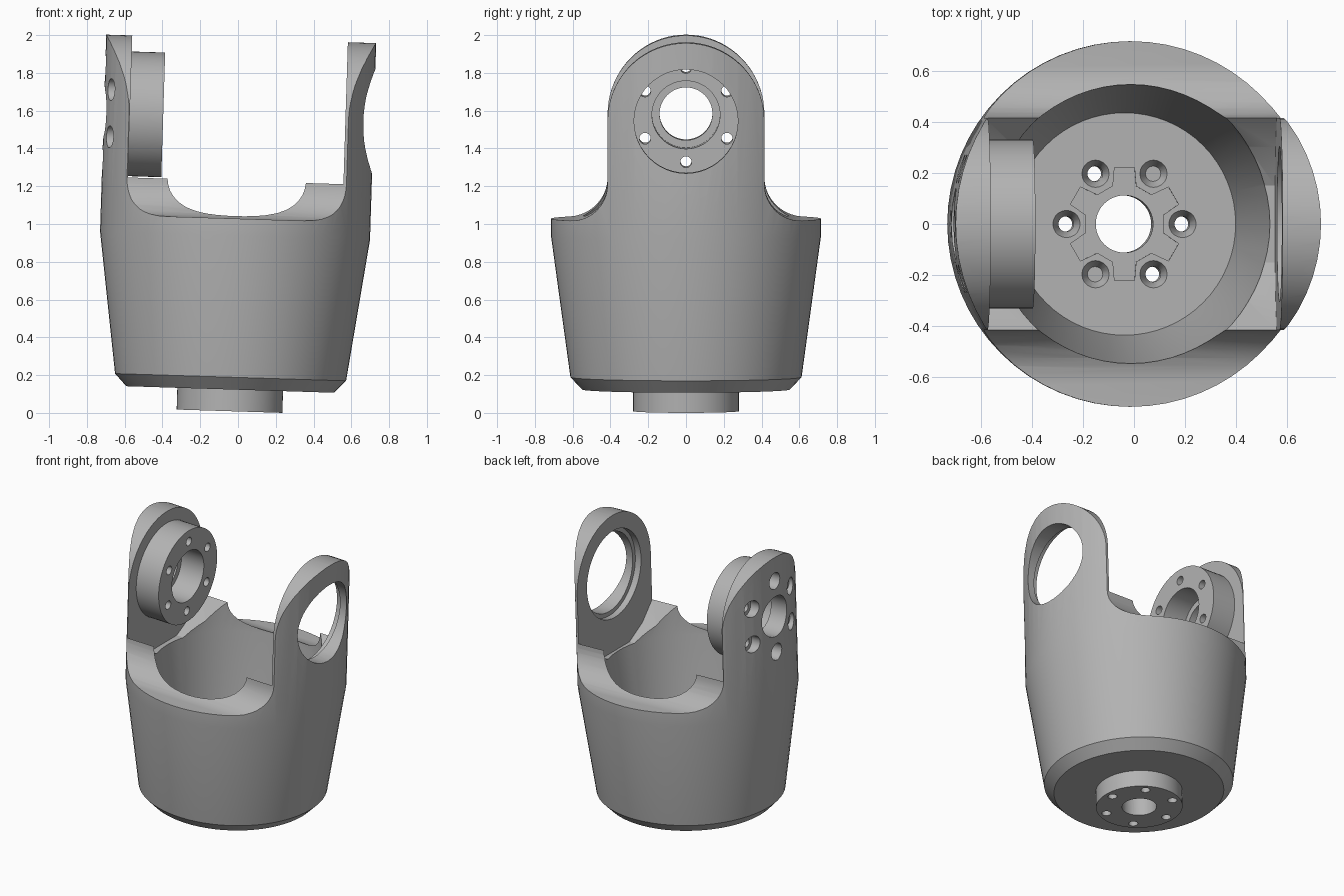
import bpy, bmesh, math
from mathutils import Matrix, Vector

if "Cube" in bpy.data.objects:
    bpy.data.objects.remove(bpy.data.objects["Cube"], do_unlink=True)

grey = bpy.data.materials.new("matte_grey")
grey.use_nodes = True
colour = (0.45, 0.45, 0.45, 1)
grey.diffuse_color = colour
grey.node_tree.nodes["Principled BSDF"].inputs["Base Color"].default_value = colour

AXIS_Z = 1.557                 # height of the pivot axis
ARM = 0.415                    # half width of an arm
RIM = 1.02                     # height of the cup rim
LEFT_IN, RIGHT_IN = -0.577, 0.565
PIVOT = Matrix.Translation((0, 0, AXIS_Z)) @ Matrix.Rotation(math.pi / 2, 4, 'Y')


def finish(name, bm):
    bmesh.ops.recalc_face_normals(bm, faces=bm.faces)
    me = bpy.data.meshes.new(name)
    bm.to_mesh(me)
    bm.free()
    me.materials.append(grey)
    ob = bpy.data.objects.new(name, me)
    bpy.context.collection.objects.link(ob)
    return ob


def lathe(name, profile, matrix=Matrix(), steps=64):
    """Spin a closed (radius, height) profile around z, then place it."""
    bm = bmesh.new()
    vs = [bm.verts.new((r, 0, z)) for r, z in profile]
    es = [bm.edges.new((vs[i], vs[(i + 1) % len(vs)])) for i in range(len(vs))]
    bmesh.ops.spin(bm, geom=vs + es, cent=(0, 0, 0), axis=(0, 0, 1),
                   angle=math.tau, steps=steps, use_duplicate=False)
    bmesh.ops.remove_doubles(bm, verts=bm.verts, dist=1e-5)
    bmesh.ops.transform(bm, matrix=matrix, verts=bm.verts)
    return finish(name, bm)


def pin(r, low, high, matrix=Matrix(), r_top=None, steps=48):
    top = r if r_top is None else r_top
    return lathe("cutter", [(0, low), (r, low), (top, high), (0, high)], matrix, steps)


def prism(points, offset):
    """Extrude a planar outline along a vector."""
    bm = bmesh.new()
    face = bm.faces.new([bm.verts.new(p) for p in points])
    new = bmesh.ops.extrude_face_region(bm, geom=[face])["geom"]
    bmesh.ops.translate(bm, vec=offset,
                        verts=[v for v in new if isinstance(v, bmesh.types.BMVert)])
    return finish("cutter", bm)


def boolean(ob, cutter, operation='DIFFERENCE', keep=False):
    mod = ob.modifiers.new("cut", 'BOOLEAN')
    mod.operation, mod.solver, mod.object = operation, 'EXACT', cutter
    bpy.context.view_layer.objects.active = ob
    bpy.ops.object.modifier_apply(modifier=mod.name)
    if not keep:
        bpy.data.objects.remove(cutter, do_unlink=True)


def arc(cy, cz, r, start, end, n):
    angles = [math.radians(start + (end - start) * i / n) for i in range(n + 1)]
    return [(cy + r * math.cos(a), cz + r * math.sin(a)) for a in angles]


def ring(radius, first):
    return [(radius * math.cos(a), radius * math.sin(a))
            for a in (math.radians(first + 60 * i) for i in range(6))]


# Tapered cup with chamfered base and spigot, tall enough to hold the arms
yoke = lathe("yoke_body", [(0, 0), (0.28, 0), (0.28, 0.115), (0.55, 0.115),
                           (0.612, 0.18), (0.715, 0.93), (0.715, 2.05), (0, 2.05)])

# Side outline: round-topped arms with fillets onto the rim
fillet = arc(ARM + 0.2, RIM + 0.2, 0.2, 270, 180, 10)
half = [(1, -0.1), (1, RIM)] + fillet + arc(0, AXIS_Z, ARM, 0, 90, 20)
outline = half + [(-y, z) for y, z in reversed(half[:-1])]
boolean(yoke, prism([(-1, y, z) for y, z in outline], Vector((2, 0, 0))), 'INTERSECT')

# Gap between the arms, its floor rising to a ridge at each arm corner
floor = [(1, RIM)] + fillet + [(0.3, RIM + 0.08), (0.15, RIM)]
floor += [(-y, z) for y, z in reversed(floor)]
gap = floor + [(-1, 2.2), (1, 2.2)]
boolean(yoke, prism([(LEFT_IN, y, z) for y, z in gap],
                    Vector((RIGHT_IN - LEFT_IN, 0, 0))))

# Cup interior
boolean(yoke, lathe("cutter", [(0, 0.25), (0.435, 0.25), (0.545, RIM),
                               (0.558, 1.3), (0, 1.3)]))

# Lobed recess in the cup floor
lobes = []
for i in range(6):
    for deg, r in ((-13, 0.155), (13, 0.155), (20, 0.225), (40, 0.225)):
        a = math.radians(60 * i + deg)
        lobes.append((r * math.cos(a), r * math.sin(a), 0.235))
boolean(yoke, prism(lobes, Vector((0, 0, 0.1))))

# Centre bore and countersunk bolt holes through the base
boolean(yoke, pin(0.112, -0.1, 0.4))
for x, y in ring(0.227, 0):
    place = Matrix.Translation((x, y, 0))
    boolean(yoke, pin(0.03, -0.1, 0.3, place, steps=20))
    boolean(yoke, pin(0.03, 0.2, 0.26, place, 0.058, 20))

# Bearing seat in the right-hand arm
boolean(yoke, pin(0.275, 0.4, 0.9, PIVOT))
boolean(yoke, pin(0.305, 0.4, 0.61, PIVOT))

# Round boss on the inside of the other arm
boss = lathe("bearing_boss", [(0.18, LEFT_IN - 0.01), (0.33, LEFT_IN - 0.01),
                              (0.33, -0.4), (0.18, -0.4)], PIVOT)

# Pivot bore and counterbored screw holes through arm and boss
boolean(yoke, pin(0.14, -0.9, -0.45, PIVOT))
for x, y in ring(0.25, 0):
    place = PIVOT @ Matrix.Translation((x, y, 0))
    screw = pin(0.03, -0.9, -0.3, place, steps=20)
    boolean(boss, screw, keep=True)
    boolean(yoke, screw)
    boolean(yoke, pin(0.058, -0.9, -0.63, place, steps=24))

# The whole part leans slightly to one side
lean = Matrix.Translation((-0.045, 0, 0.009)) @ Matrix.Rotation(math.radians(1.8), 4, 'Y')
for ob in (yoke, boss):
    ob.matrix_world = lean
    bpy.ops.object.select_all(action='DESELECT')
    ob.select_set(True)
    bpy.context.view_layer.objects.active = ob
    bpy.ops.object.shade_smooth_by_angle(angle=math.radians(25))
